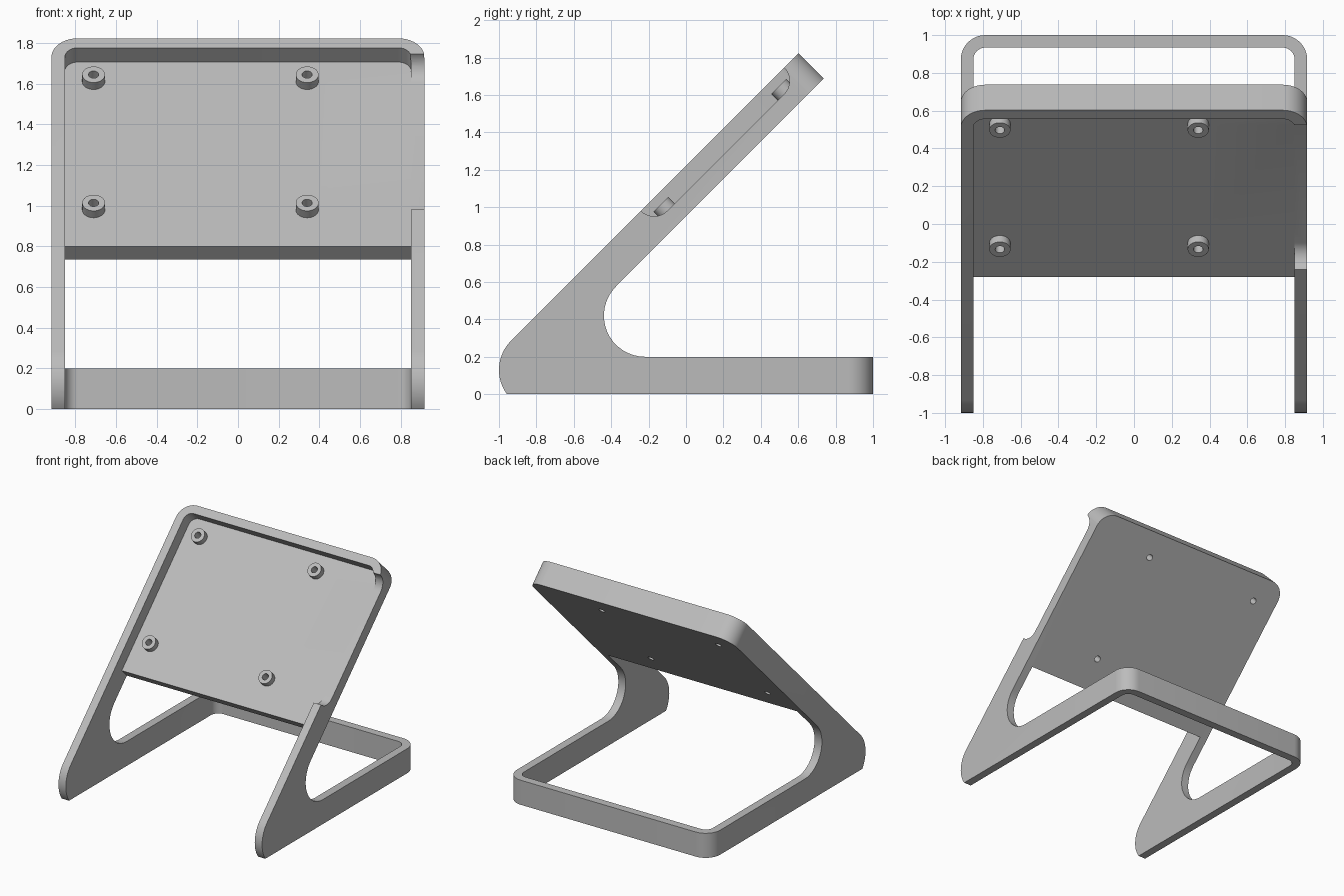
import bpy, bmesh, math
from mathutils import Matrix

if "Cube" in bpy.data.objects:
    bpy.data.objects.remove(bpy.data.objects["Cube"], do_unlink=True)

W, T = 0.917, 0.066            # half width, wall thickness
R = 0.13                       # outer corner radius
TOP, FLOOR, UNDER = 0.863, 0.764, 0.672   # heights across the sloped panel
TIP, PLATE = 1.715, 0.368      # distances along the slope
TILT = Matrix.Rotation(math.radians(45), 4, 'X')

grey = bpy.data.materials.new("light_grey")
grey.use_nodes = True
grey.diffuse_color = (0.5, 0.5, 0.5, 1)
grey.node_tree.nodes["Principled BSDF"].inputs["Base Color"].default_value = (0.5, 0.5, 0.5, 1)


def arc(cx, cy, r, a0, a1, n=16):
    steps = [math.radians(a0 + (a1 - a0) * i / n) for i in range(n + 1)]
    return [(cx + r * math.cos(a), cy + r * math.sin(a)) for a in steps]


def prism(name, outline, x0, x1, tilt=False, rounded=(), radius=R):
    """Extrude a side outline along x; round the depth edges at the given corners."""
    bm = bmesh.new()
    face = bm.faces.new([bm.verts.new((x0, a, b)) for a, b in outline])
    new = bmesh.ops.extrude_face_region(bm, geom=[face])["geom"]
    bmesh.ops.translate(bm, vec=(x1 - x0, 0, 0),
                        verts=[v for v in new if isinstance(v, bmesh.types.BMVert)])
    bmesh.ops.recalc_face_normals(bm, faces=bm.faces)

    def at(v, p):
        return math.hypot(v.co.y - p[0], v.co.z - p[1]) < 1e-4
    edges = [e for e in bm.edges for p, q in rounded
             if abs(e.verts[0].co.x - e.verts[1].co.x) < 1e-4
             and ((at(e.verts[0], p) and at(e.verts[1], q))
                  or (at(e.verts[0], q) and at(e.verts[1], p)))]
    if edges:
        bmesh.ops.bevel(bm, geom=edges, offset=radius, segments=10,
                        profile=0.5, affect='EDGES')
    if tilt:
        bm.transform(TILT)
    return finish(name, bm)


def cylinder(name, x, s, n0, n1, r):
    bm = bmesh.new()
    bmesh.ops.create_cone(bm, cap_ends=True, segments=32, radius1=r, radius2=r, depth=n1 - n0,
                          matrix=TILT @ Matrix.Translation((x, s, (n0 + n1) / 2)))
    return finish(name, bm)


def finish(name, bm):
    mesh = bpy.data.meshes.new(name)
    bm.to_mesh(mesh)
    bm.free()
    mesh.materials.append(grey)
    ob = bpy.data.objects.new(name, mesh)
    bpy.context.collection.objects.link(ob)
    return ob


def cut(target, cutter, keep=False):
    bpy.context.view_layer.objects.active = target
    mod = target.modifiers.new("cut", 'BOOLEAN')
    mod.operation, mod.solver, mod.object = 'DIFFERENCE', 'EXACT', cutter
    bpy.ops.object.modifier_apply(modifier=mod.name)
    if not keep:
        bpy.data.objects.remove(cutter, do_unlink=True)


def box(a0, a1, b0, b1):
    return [(a0, b0), (a1, b0), (a1, b1), (a0, b1)]


def slope(s, n):
    return ((s - n) * math.sqrt(0.5), (s + n) * math.sqrt(0.5))


# Side outline: base, inner bend, sloped panel, rounded front foot
back = [(1, 0), (1, 0.2)]
tip = [slope(TIP, UNDER), slope(TIP, TOP)]
outline = (back + arc(-0.219, 0.42, 0.22, 270, 135) + tip
           + arc(-0.78, 0.13, 0.22, 135, 216))
stand = prism("stand_frame", outline, -W, W, rounded=[back, tip])

# Hollow out the base, the tray and the gap between the legs
IN = W - T
end = 1 - T
cut(stand, prism("base_cutter", box(-1.3, end, -0.1, 0.3), -IN, IN,
                 rounded=[((end, -0.1), (end, 0.3))], radius=R - T))
end = TIP - T
cut(stand, prism("tray_cutter", box(-1, end, FLOOR, 1.2), -IN, IN, True,
                 rounded=[((end, FLOOR), (end, 1.2))], radius=R - T))
cut(stand, prism("gap_cutter", box(-1, PLATE, 0.1, 1.1), -IN, IN, True))

# Cable opening through the left wall
s0, s1, r = 0.523, 1.605, TOP - FLOOR
notch = ([(s0, 1.0)] + arc(s0 + r, TOP, r, 180, 270, 10)
         + arc(s1 - r, TOP, r, 270, 360, 10) + [(s1, 1.0)])
cut(stand, prism("opening_cutter", notch, IN - 0.01, 1.1, True))

# Mounting bosses with screw holes through the plate
parts = [stand]
for side, x in (("right", -0.71), ("left", 0.34)):
    for level, s in (("lower", 0.622), ("upper", 1.514)):
        boss = cylinder(f"mounting_boss_{level}_{side}", x, s, FLOOR - 0.01, 0.812, 0.056)
        hole = cylinder("hole_cutter", x, s, 0.5, 1.0, 0.025)
        cut(boss, hole, keep=True)
        cut(stand, hole)
        parts.append(boss)

# Smooth the curves and keep the corners crisp
bpy.ops.object.select_all(action='DESELECT')
for ob in parts:
    ob.select_set(True)
bpy.context.view_layer.objects.active = stand
bpy.ops.object.shade_smooth_by_angle(angle=math.radians(30))
